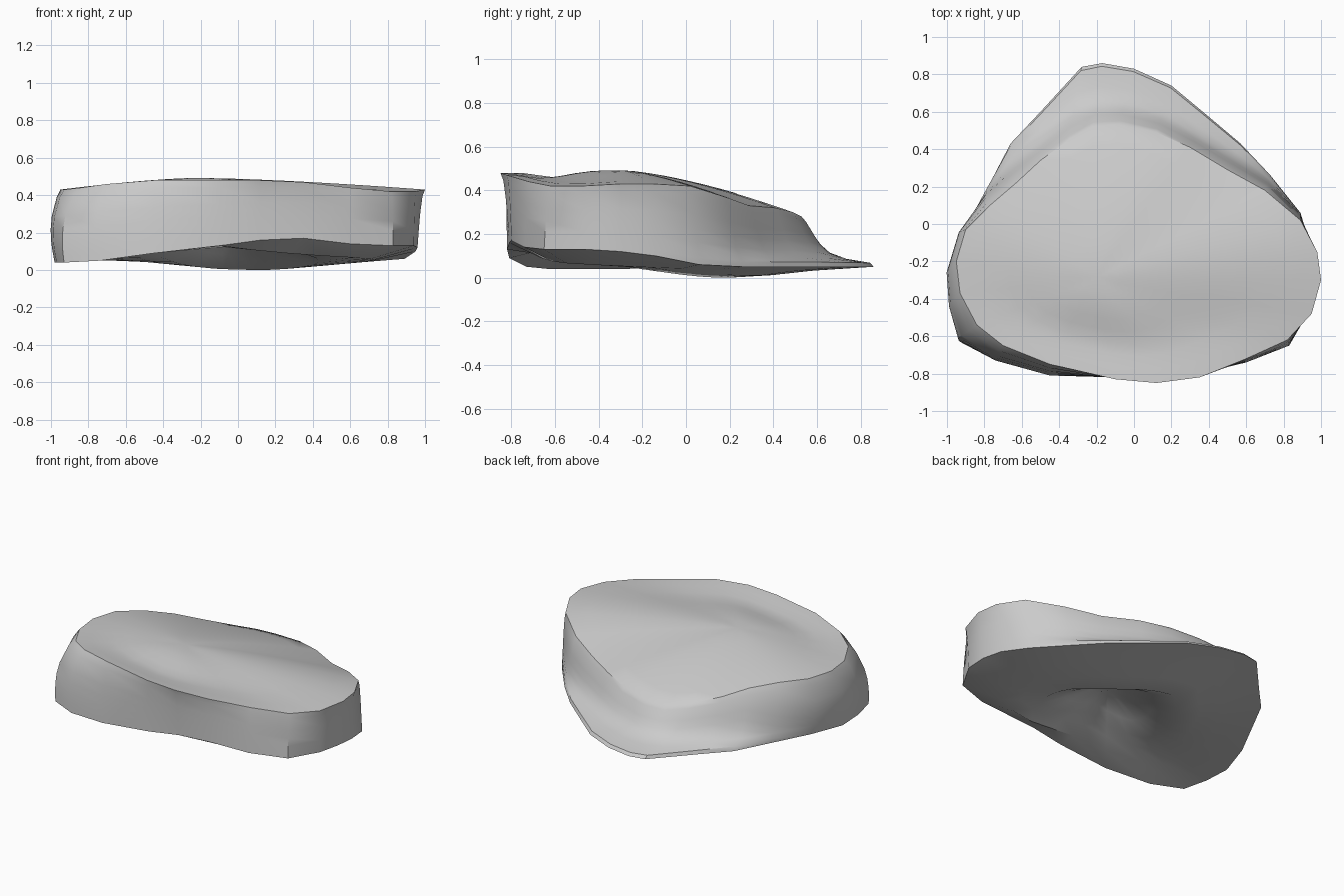
import bpy
import bmesh
import math
from mathutils import Vector

cube = bpy.data.objects.get("Cube")
if cube:
    bpy.data.objects.remove(cube, do_unlink=True)

# Upper and lower outlines in hundredths, paired point by point
TOP_RIM = [
    (100, -30, 43), (98, -15, 43), (89, 2, 42), (70, 18, 37), (50, 29, 33),
    (30, 41, 32), (12, 49, 30), (-8, 53, 28), (-22, 52, 28), (-35, 45, 30),
    (-50, 34, 34), (-63, 22, 39), (-77, 10, 42), (-90, -3, 43), (-95, -20, 43),
    (-93, -37, 43), (-84, -54, 44), (-70, -65, 46), (-45, -75, 48),
    (-10, -83, 48), (12, -85, 48), (35, -82, 47), (60, -72, 44),
    (82, -62, 42), (95, -48, 42)]
BASE_RIM = [
    (96, -30, 12), (95, -14, 10), (89, 6, 6), (73, 26, 5), (57, 43, 5),
    (38, 59, 5), (20, 74, 5), (0, 83, 5), (-17, 86, 5), (-28, 84, 5),
    (-50, 60, 5), (-66, 43, 5), (-78, 20, 5), (-91, -5, 5), (-98, -28, 4),
    (-97, -46, 4), (-93, -63, 4), (-74, -73, 5), (-45, -81, 9),
    (-10, -82, 13), (12, -81, 16), (35, -80, 17), (60, -74, 14),
    (83, -65, 13), (94, -46, 13)]


def to_points(outline):
    return [Vector(p) / 100 for p in outline]


def wall_point(top, base, out, down):
    """Point on the side wall: flared at the back, rounded elsewhere."""
    flare = min(1, max(0, base.y / 0.5))
    rounded = math.sqrt(down)
    p = top.lerp(base, rounded + (out - rounded) * flare)
    p.z = top.z + (base.z - top.z) * down
    if top.x < -0.6:
        p.x -= 0.03 * (1 - flare) * math.sin(math.pi * down)
    return p


def top_point(rim, s):
    """Point on the upper face: gentle hump with a groove along the front."""
    centre = Vector((-0.22, -0.3, 0.493))
    p = centre.lerp(rim, s)
    front = max(0, -(rim - centre).normalized().y)
    p.z = centre.z + (rim.z - centre.z) * s ** 1.45
    p.z -= 0.035 * front * math.sin(math.pi * s ** 1.6) ** 2
    return p


def under_point(rim, s, lip_z, open_z):
    """Point on the underside: hollow with a lip at the back and sides."""
    centre = Vector((0, -0.25, rim.z))
    p = centre.lerp(rim, s)
    facing = (rim - centre).normalized().dot(Vector((0.25, 0.96, 0)))
    lip = math.sqrt(max(0, 0.5 + 0.5 * facing))
    p.z = open_z + (lip_z - open_z) * lip
    return p


top = to_points(TOP_RIM)
base = to_points(BASE_RIM)

# Rings run from the middle of the top, down the wall, to the middle underneath
rings = [[top_point(p, s) for p in top]
         for s in (0.12, 0.25, 0.38, 0.5, 0.62, 0.74, 0.87)]
rings.append(top)
for out, down in ((0.07, 0.11), (0.19, 0.37), (0.28, 0.55), (0.41, 0.72),
                  (0.63, 0.84), (0.95, 0.92)):
    rings.append([wall_point(t, b, out, down) for t, b in zip(top, base)])
rings.append(base)
for s, lip_z, open_z in ((0.75, 0.03, 0.13), (0.6, 0.01, 0.19),
                         (0.45, 0, 0.22), (0.3, 0.08, 0.24),
                         (0.12, 0.2, 0.25)):
    rings.append([under_point(p, s, lip_z, open_z) for p in base])

# Skin the rings and close both middles
bm = bmesh.new()
loops = [[bm.verts.new(p) for p in ring] for ring in rings]
count = len(top)
for upper, lower in zip(loops, loops[1:]):
    for i in range(count):
        j = (i + 1) % count
        bm.faces.new((upper[i], lower[i], lower[j], upper[j]))
for ring in (loops[0], loops[-1]):
    middle = bm.verts.new(sum((v.co for v in ring), Vector()) / count)
    for i in range(count):
        bm.faces.new((ring[i], ring[(i + 1) % count], middle))
bmesh.ops.recalc_face_normals(bm, faces=bm.faces)
# Rest on the ground
lowest = min(v.co.z for v in bm.verts)
bmesh.ops.translate(bm, verts=bm.verts, vec=(0, 0, -lowest))

mesh = bpy.data.meshes.new("stone_slab")
bm.to_mesh(mesh)
bm.free()
slab = bpy.data.objects.new("stone_slab", mesh)
bpy.context.collection.objects.link(slab)

# Plain stone colour
stone = bpy.data.materials.new("light_grey_stone")
stone.use_nodes = True
grey = (0.6, 0.6, 0.6, 1)
stone.diffuse_color = grey
stone.node_tree.nodes["Principled BSDF"].inputs["Base Color"].default_value = grey
mesh.materials.append(stone)

bpy.context.view_layer.objects.active = slab
slab.select_set(True)
bpy.ops.object.shade_smooth_by_angle(angle=math.radians(35))
